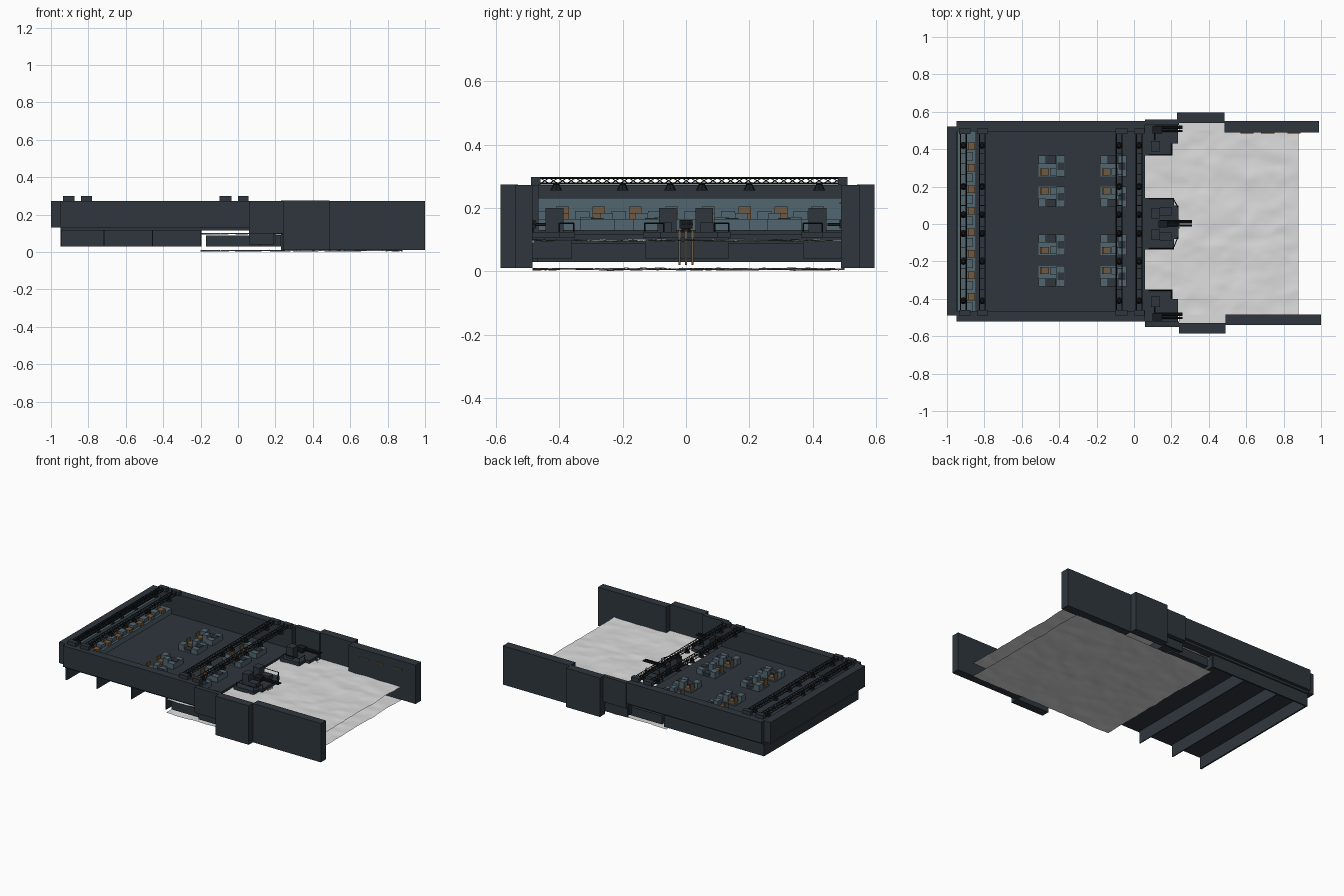
import bpy, bmesh, math, random
from mathutils import Vector, Matrix, noise

random.seed(3)

def mat(name, c):
    m = bpy.data.materials.new(name)
    m.diffuse_color = (*c, 1)
    return m

HULL = mat("dark slate", (0.028, 0.037, 0.047))
TEAL = mat("blue grey", (0.085, 0.132, 0.160))
TAN = mat("brown", (0.160, 0.102, 0.052))
BLACK = mat("near black", (0.010, 0.012, 0.014))
SNOW = mat("snow", (0.72, 0.72, 0.72))

def finish(name, bm, m, smooth=False):
    me = bpy.data.meshes.new(name)
    bm.to_mesh(me)
    bm.free()
    me.materials.append(m)
    if smooth:
        for p in me.polygons:
            p.use_smooth = True
    ob = bpy.data.objects.new(name, me)
    bpy.context.collection.objects.link(ob)
    return ob

def add_box(bm, x0, x1, y0, y1, z0, z1):
    M = Matrix.Translation(((x0 + x1) / 2, (y0 + y1) / 2, (z0 + z1) / 2)) @ \
        Matrix.Diagonal((x1 - x0, y1 - y0, z1 - z0, 1))
    bmesh.ops.create_cube(bm, size=1, matrix=M)

def boxes(name, m, items):
    bm = bmesh.new()
    for b in items:
        add_box(bm, *b)
    return finish(name, bm, m)

def add_rod(bm, a, b, r, seg=4, r2=None):
    a, b = Vector(a), Vector(b)
    d = b - a
    M = Matrix.Translation((a + b) / 2) @ d.to_track_quat('Z', 'Y').to_matrix().to_4x4()
    bmesh.ops.create_cone(bm, cap_ends=True, segments=seg, radius1=r,
                          radius2=r if r2 is None else r2, depth=d.length, matrix=M)

# outer walls
boxes("deck_walls", HULL, [
    (-0.95, 0.06, 0.495, 0.55, 0.13, 0.273), (-0.95, 0.06, -0.52, -0.465, 0.13, 0.273),
    (0.06, 0.24, 0.53, 0.56, 0.10, 0.273), (0.06, 0.24, -0.55, -0.52, 0.10, 0.273)])
boxes("back_wall", HULL, [(-1.0, -0.945, -0.49, 0.52, 0.13, 0.273)])
boxes("recess_walls", HULL, [(0.23, 0.485, 0.54, 0.595, 0.01, 0.274),
                             (0.24, 0.49, -0.585, -0.53, 0.01, 0.274)])
boxes("entry_walls", HULL, [(0.485, 0.99, 0.49, 0.55, 0.01, 0.273),
                            (0.49, 1.0, -0.54, -0.485, 0.01, 0.273)])
boxes("wall_strips", TAN, [(x, x + 0.07, 0.484, 0.492, 0.212, 0.217) for x in (0.57, 0.68, 0.82)])

# deck floor and the structure below it
boxes("deck_floor", HULL, [(-0.95, 0.06, -0.50, 0.53, 0.115, 0.13)])
boxes("lower_walls", HULL, [(-0.95, -0.94, -0.49, 0.52, 0.03, 0.13),
                            (-0.95, -0.20, 0.51, 0.52, 0.03, 0.13),
                            (0.06, 0.23, 0.53, 0.54, 0.03, 0.09)])
boxes("lower_ribs", HULL, [(x, x + 0.006, -0.49, 0.51, 0.03, 0.118) for x in (-0.72, -0.46, -0.20)])
boxes("sub_deck", HULL, [(-0.17, 0.12, -0.47, 0.50, 0.03, 0.088)])

# snow sheets, gently rippled
def sheet(name, x0, x1, y0, y1, z, amp, seed):
    bm = bmesh.new()
    M = Matrix.Translation(((x0 + x1) / 2, (y0 + y1) / 2, z)) @ \
        Matrix.Diagonal((x1 - x0, y1 - y0, 1, 1))
    bmesh.ops.create_grid(bm, x_segments=50, y_segments=50, size=0.5, matrix=M)
    for v in bm.verts:
        p = Vector((v.co.x * 9, v.co.y * 13, seed))
        v.co.z += amp * max(-1, min(1, noise.noise(p) + 0.5 * noise.noise(p * 2.3)))
    return finish(name, bm, SNOW, True)

sheet("snow_top", -0.20, 0.88, -0.485, 0.50, 0.098, 0.006, 1.3)
sheet("snow_bottom", -0.20, 0.88, -0.485, 0.50, 0.007, 0.006, 1.3)
boxes("snow_recess_edges", SNOW, [(0.24, 0.49, 0.49, 0.545, 0.09, 0.097),
                                  (0.24, 0.49, -0.535, -0.48, 0.09, 0.097)])

# roof trusses with end blocks and hanging lamps
bm = bmesh.new()
lamps = bmesh.new()
blocks = []
ya, yb, n = -0.46, 0.49, 34
for bx0, bx1, cx in ((-0.935, -0.875, -0.912), (-0.84, -0.78, -0.812),
                     (-0.10, -0.035, -0.08), (0.0, 0.055, 0.027)):
    blocks += [(bx0, bx1, y - 0.015, y + 0.015, 0.272, 0.298) for y in (ya - 0.015, yb + 0.005)]
    for sx in (-0.015, 0.015):
        x = cx + sx
        for z in (0.277, 0.295):
            add_rod(bm, (x, ya, z), (x, yb, z), 0.0028)
        for i in range(n):
            y0, y1 = ya + (yb - ya) * i / n, ya + (yb - ya) * (i + 1) / n
            add_rod(bm, (x, y0, 0.277), (x, y1, 0.295), 0.0015)
            add_rod(bm, (x, y0, 0.295), (x, y1, 0.277), 0.0015)
    for i in range(0, n + 1, 2):
        y = ya + (yb - ya) * i / n
        for z in (0.277, 0.295):
            add_rod(bm, (cx - 0.015, y, z), (cx + 0.015, y, z), 0.0015)
    for y in (-0.41, -0.20, -0.05, 0.05, 0.20, 0.42):
        add_rod(lamps, (cx, y, 0.256), (cx, y, 0.278), 0.019, 8, 0.008)
finish("roof_trusses", bm, BLACK)
finish("truss_lamps", lamps, BLACK)
boxes("truss_end_blocks", HULL, blocks)

# rear console row with brown seats and screens
boxes("rear_panel", TEAL, [(-0.945, -0.93, -0.465, 0.495, 0.13, 0.232)])
boxes("rear_console", TEAL, [(-0.93, -0.845, -0.465, 0.495, 0.13, 0.165)])
ys = [-0.39 + 0.115 * i for i in range(8)]
boxes("rear_cabinets", TEAL, [(-0.90, -0.86, y - 0.075, y - 0.03, 0.16, 0.19) for y in ys])
boxes("rear_seats", TAN, [(-0.895, -0.85, y - 0.02, y + 0.02, 0.16, 0.185) for y in ys])
boxes("rear_seat_backs", TAN, [(-0.895, -0.885, y - 0.02, y + 0.02, 0.18, 0.205) for y in ys])

# workstation clusters on the deck
cab, seat, dark = [], [], []
for x in (-0.51, -0.18):
    for y in (0.255, 0.09, -0.165, -0.335):
        s = 1 if y in (0.255, -0.165) else -1
        c = y + 0.055
        def B(x0, x1, v0, v1, z1, z0=0.13):
            a, b = sorted((c + s * v0, c + s * v1))
            return (x + x0, x + x1, a, b, z0, z1)
        cab += [B(0.0, 0.14, -0.055, 0.055, 0.136), B(0.0, 0.04, 0.01, 0.055, 0.172),
                B(0.095, 0.14, -0.055, 0.055, 0.165), B(0.06, 0.095, -0.05, -0.01, 0.185)]
        seat += [B(0.008, 0.055, -0.05, -0.012, 0.155), B(0.008, 0.016, -0.05, -0.012, 0.18)]
        dark += [B(0.042, 0.092, 0.012, 0.055, 0.15), B(0.10, 0.135, -0.02, 0.02, 0.169, 0.164)]
boxes("workstation_cabinets", TEAL, cab)
boxes("workstation_seats", TAN, seat)
boxes("workstation_screens", HULL, dark)

# gun platforms at the deck edge
plat = [(0.06, 0.215, -0.135, 0.14, 0.105, 0.125), (0.20, 0.238, -0.08, 0.10, 0.105, 0.125),
        (0.06, 0.235, 0.43, 0.53, 0.105, 0.125), (0.06, 0.205, 0.365, 0.44, 0.105, 0.125),
        (0.06, 0.235, -0.52, -0.40, 0.105, 0.125), (0.06, 0.205, -0.42, -0.35, 0.105, 0.125)]
boxes("gun_platforms", HULL, plat)
boxes("platform_skirts", HULL, [(0.06, 0.20, -0.13, 0.135, 0.04, 0.107),
                                (0.06, 0.19, 0.37, 0.52, 0.04, 0.107),
                                (0.06, 0.19, -0.51, -0.36, 0.04, 0.107)])
boxes("gun_shields", HULL, [(0.09, 0.14, y - 0.028, y + 0.028, 0.125, 0.20)
                            for y in (-0.415, -0.058, 0.058, 0.415)])
boxes("platform_cabinets", HULL, [(0.14, 0.20, 0.045, 0.09, 0.125, 0.155),
                                  (0.14, 0.20, -0.09, -0.045, 0.125, 0.155)])

# platform railings
rail = bmesh.new()
for path in (((0.08, -0.13), (0.21, -0.13), (0.235, -0.07)), ((0.08, 0.135), (0.21, 0.135), (0.235, 0.09)),
             ((0.08, 0.37), (0.20, 0.37), (0.20, 0.43)), ((0.08, -0.355), (0.20, -0.355), (0.20, -0.40))):
    for a, b in zip(path, path[1:]):
        add_rod(rail, (*a, 0.152), (*b, 0.152), 0.0025)
    for a in path:
        add_rod(rail, (*a, 0.12), (*a, 0.152), 0.0025)
finish("platform_railings", rail, BLACK)

# twin guns
guns = bmesh.new()
for y, x0, x1 in ((0.505, 0.11, 0.26), (0.0, 0.14, 0.31), (-0.495, 0.11, 0.26)):
    for s in (-0.008, 0.008, 0.018):
        add_rod(guns, (x0, y + s, 0.15), (x1, y + s, 0.15), 0.0045, 8)
    add_box(guns, x0 - 0.01, x0 + 0.04, y - 0.02, y + 0.02, 0.135, 0.162)
    add_rod(guns, (x0 + 0.015, y, 0.12), (x0 + 0.015, y, 0.14), 0.014, 8)
    t = 0 if y == 0 else math.copysign(0.06, -y)
    add_rod(guns, (x0, y, 0.148), (x0, y + t + 0.001, 0.148), 0.005, 6)
finish("twin_guns", guns, BLACK)

# ladder bars below the centre gun
boxes("centre_ladder", TAN, [(0.238, 0.242, y - 0.003, y + 0.003, 0.02, 0.13)
                             for y in (-0.02, 0.0, 0.02)])
